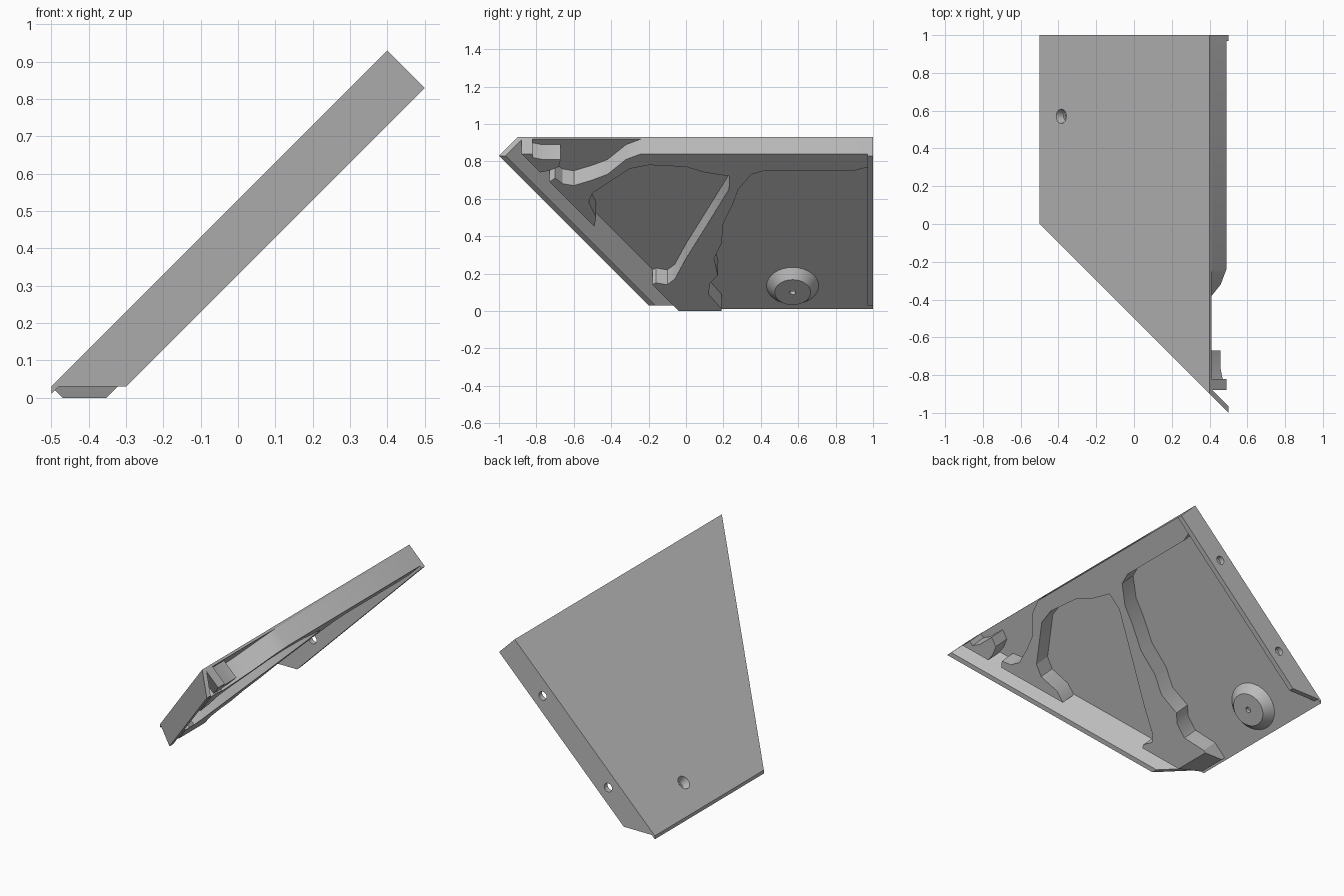
import bpy, bmesh, math
from mathutils import Vector, Matrix

if "Cube" in bpy.data.objects:
    bpy.data.objects.remove(bpy.data.objects["Cube"])

grey = bpy.data.materials.new("plain_grey")
grey.use_nodes = True
grey.diffuse_color = (0.5, 0.5, 0.5, 1)
grey.node_tree.nodes["Principled BSDF"].inputs["Base Color"].default_value = (0.5, 0.5, 0.5, 1)


def at(y, up, depth):
    """Point on the sloping panel: along y, up the slope, below the skin."""
    return Vector((up + depth - 0.5, y, up - depth + 0.03))


def finish(name, bm):
    bmesh.ops.recalc_face_normals(bm, faces=bm.faces)
    mesh = bpy.data.meshes.new(name)
    bm.to_mesh(mesh)
    bm.free()
    mesh.materials.append(grey)
    obj = bpy.data.objects.new(name, mesh)
    bpy.context.collection.objects.link(obj)
    return obj


def loft(name, first, second, floor=None):
    """Solid between two matching outlines, optionally trimmed flat at a floor height."""
    bm = bmesh.new()
    a = [bm.verts.new(p) for p in first]
    b = [bm.verts.new(p) for p in second]
    bm.faces.new(a)
    bm.faces.new(b[::-1])
    for i in range(len(a)):
        j = (i + 1) % len(a)
        bm.faces.new((a[i], b[i], b[j], a[j]))
    if floor is not None:
        geom = bm.verts[:] + bm.edges[:] + bm.faces[:]
        cut = bmesh.ops.bisect_plane(bm, geom=geom, plane_co=(0, 0, floor),
                                     plane_no=(0, 0, -1), clear_outer=True)
        edges = [e for e in cut["geom_cut"] if isinstance(e, bmesh.types.BMEdge)]
        bmesh.ops.holes_fill(bm, edges=edges)
    return finish(name, bm)


def slab(name, profile, near, far):
    """Side profile swept between two y positions given as functions of x."""
    return loft(name, [(x, near(x), z) for x, z in profile],
                [(x, far(x), z) for x, z in profile])


def raised(name, outline):
    return loft(name, [at(y, u, 0.008) for y, u in outline],
                [at(y, u, 0.089) for y, u in outline], floor=0)


def cone(name, start, end, r1, r2, sides=32):
    bm = bmesh.new()
    axis = end - start
    place = Matrix.Translation((start + end) / 2) @ axis.to_track_quat("Z", "Y").to_matrix().to_4x4()
    bmesh.ops.create_cone(bm, cap_ends=True, segments=sides, radius1=r1, radius2=r2,
                          depth=axis.length, matrix=place)
    return finish(name, bm)


def drill(obj, cutters):
    bpy.context.view_layer.objects.active = obj
    for cutter in cutters:
        mod = obj.modifiers.new("hole", "BOOLEAN")
        mod.operation, mod.solver, mod.object = "DIFFERENCE", "EXACT", cutter
        bpy.ops.object.modifier_apply(modifier=mod.name)


# Sloping skin and the two edge walls
slant = lambda x: -0.5 - x
skin = slab("skin", [(-0.5, 0.03), (0.4, 0.93), (0.41, 0.92), (-0.5, 0.01)],
            slant, lambda x: 1)
wall = [(-0.5, 0.03), (0.4, 0.93), (0.5, 0.83), (-0.3, 0.03)]
front_wall = slab("front_wall", wall, slant, lambda x: slant(x) + 0.035)
back_wall = slab("back_wall", wall, lambda x: 0.97, lambda x: 1)

# Raised frame along the upper edge, joined to the diagonal rib
frame = raised("frame_and_rib", [
    (0.98, 0.9), (-0.24, 0.9), (-0.32, 0.87), (-0.42, 0.79), (-0.5, 0.76), (-0.6, 0.73),
    (-0.66, 0.74), (-0.7, 0.77), (-0.73, 0.75),
    (-0.49, 0.51), (-0.48, 0.56), (-0.52, 0.64), (-0.5, 0.69), (-0.3, 0.82),
    (-0.2, 0.84), (0, 0.83), (0.1, 0.8), (0.23, 0.78), (0.23, 0.71),
    (0.1, 0.5), (0, 0.34), (-0.06, 0.23), (-0.1, 0.2), (-0.16, 0.21), (-0.18, 0.2),
    (0.02, 0), (0.19, 0), (0.19, 0.07), (0.12, 0.15), (0.13, 0.21), (0.17, 0.25),
    (0.15, 0.34), (0.19, 0.42), (0.2, 0.53), (0.25, 0.63), (0.28, 0.71),
    (0.35, 0.79), (0.42, 0.81), (0.9, 0.81), (0.98, 0.83)])

# Small raised block in the pointed corner
tip = raised("tip_block", [(-0.88, 0.9), (-0.82, 0.9), (-0.82, 0.88), (-0.77, 0.87),
                           (-0.67, 0.87), (-0.68, 0.83), (-0.73, 0.81), (-0.78, 0.8)])

# Tapered screw boss with a countersunk hole through the skin
spot = lambda depth: at(0.57, 0.115, depth)
boss = cone("screw_boss", spot(0.008), spot(0.045), 0.142, 0.096)
sink = cone("countersink_cutter", spot(-0.005), spot(0.03), 0.04, 0.025)
bore = cone("bore_cutter", spot(-0.1), spot(0.1), 0.016, 0.016, 16)
drill(skin, [sink])
drill(boss, [sink, bore])

# Two fixing holes in the back wall
holes = [cone("wall_hole_cutter", at(0.9, u, 0.05), at(1.1, u, 0.05), 0.025, 0.025, 24)
         for u in (0.25, 0.67)]
drill(back_wall, holes)
for cutter in [sink, bore] + holes:
    bpy.data.objects.remove(cutter)

# Soften gentle curves only
bpy.ops.object.select_all(action="DESELECT")
for obj in (frame, tip, boss, skin, back_wall):
    obj.select_set(True)
bpy.context.view_layer.objects.active = frame
bpy.ops.object.shade_smooth_by_angle(angle=math.radians(30))
